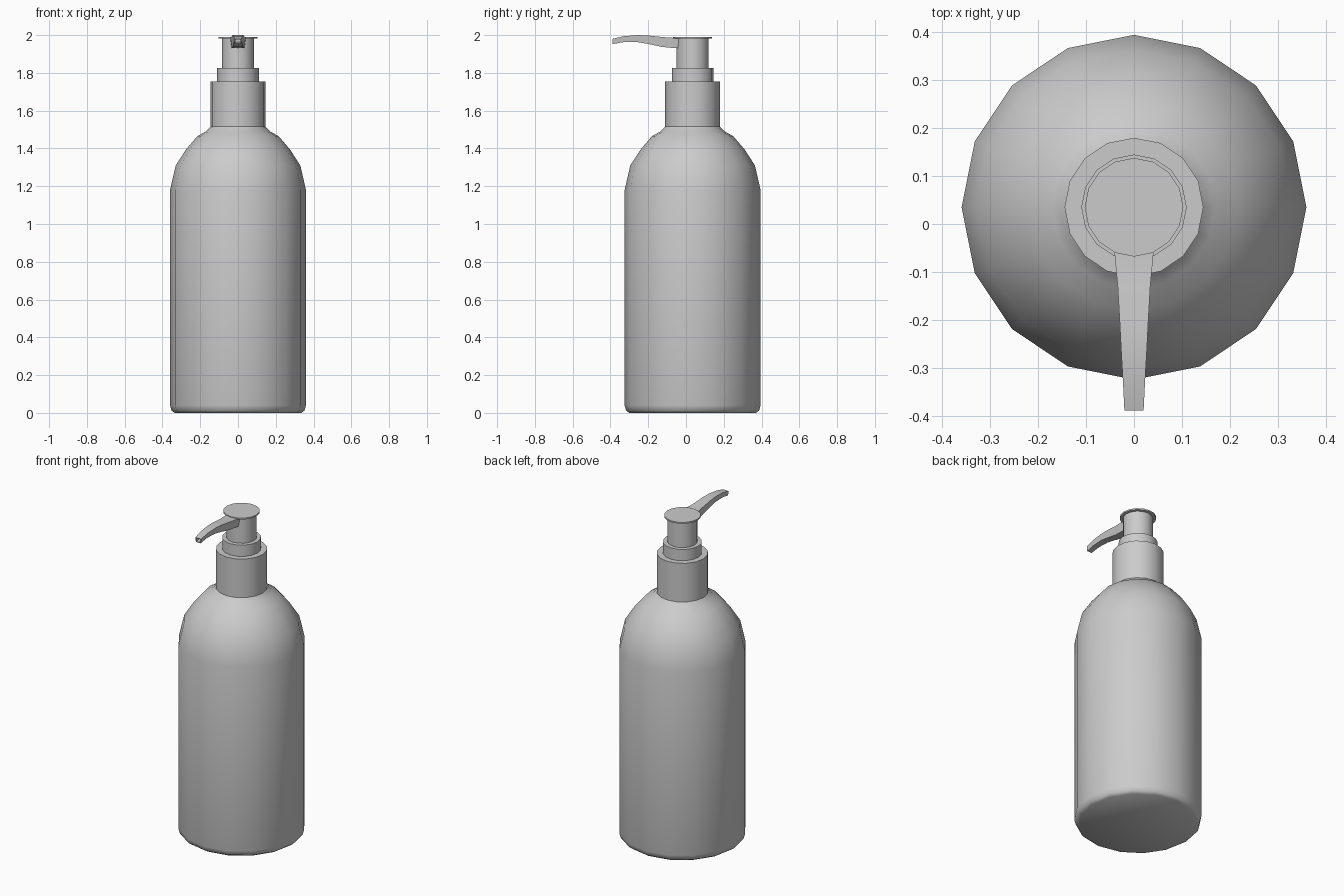
import bpy, bmesh, math

SIDES = 16
AXIS_Y = 0.035

cube = bpy.data.objects.get("Cube")
if cube:
    bpy.data.objects.remove(cube, do_unlink=True)

grey = bpy.data.materials.new("plain grey")
grey.use_nodes = True
grey.diffuse_color = (0.6, 0.6, 0.6, 1)
grey.node_tree.nodes["Principled BSDF"].inputs["Base Color"].default_value = (0.6, 0.6, 0.6, 1)


def finish(name, bm, angle):
    bmesh.ops.recalc_face_normals(bm, faces=bm.faces)
    mesh = bpy.data.meshes.new(name)
    bm.to_mesh(mesh)
    bm.free()
    mesh.materials.append(grey)
    obj = bpy.data.objects.new(name, mesh)
    bpy.context.collection.objects.link(obj)
    bpy.ops.object.select_all(action="DESELECT")
    obj.select_set(True)
    bpy.context.view_layer.objects.active = obj
    bpy.ops.object.shade_smooth_by_angle(angle=math.radians(angle))
    return obj


def loft(bm, rings):
    """Skin consecutive rings of vertices and close both ends."""
    for a, b in zip(rings, rings[1:]):
        for i in range(len(a)):
            j = (i + 1) % len(a)
            bm.faces.new((a[i], a[j], b[j], b[i]))
    bm.faces.new(rings[0])
    return bm.faces.new(rings[-1])


def lathe(name, profile, angle=35):
    bm = bmesh.new()
    rings = []
    for r, z in profile:
        turns = [math.tau * i / SIDES for i in range(SIDES)]
        rings.append([bm.verts.new((r * math.cos(t), AXIS_Y + r * math.sin(t), z)) for t in turns])
    loft(bm, rings)
    return finish(name, bm, angle)


# Bottle with rounded base, sloping shoulder and short neck
lathe("bottle", [(0.335, 0), (0.352, 0.012), (0.36, 0.04), (0.36, 1.18), (0.33, 1.31),
                 (0.275, 1.395), (0.215, 1.465), (0.17, 1.49), (0.14, 1.52), (0.125, 1.54)], 50)

# Pump: collar, step ring, stem and thin top plate
lathe("collar", [(0.145, 1.515), (0.145, 1.755)])
lathe("step_ring", [(0.11, 1.75), (0.11, 1.825)])
lathe("pump_stem", [(0.085, 1.82), (0.085, 1.984)])
lathe("top_plate", [(0.103, 1.981), (0.103, 1.99)])

# Curved tapering spout: y, top z, bottom z, half width
stations = [(-0.03, 1.986, 1.93, 0.042), (-0.07, 1.986, 1.932, 0.04), (-0.13, 1.99, 1.938, 0.034),
            (-0.2, 1.998, 1.953, 0.03), (-0.26, 2.0, 1.963, 0.027),
            (-0.33, 1.994, 1.963, 0.023), (-0.39, 1.98, 1.952, 0.02)]
bm = bmesh.new()
rings = []
for y, top, low, w in stations:
    corners = ((-w, top), (w, top), (0.8 * w, low), (-0.8 * w, low))
    rings.append([bm.verts.new((x, y, z)) for x, z in corners])
tip = loft(bm, rings)
bmesh.ops.recalc_face_normals(bm, faces=bm.faces)

# Outlet opening pushed back into the spout tip
bmesh.ops.inset_region(bm, faces=[tip], thickness=0.006)
hole = bmesh.ops.extrude_face_region(bm, geom=[tip])
bmesh.ops.translate(bm, vec=(0, 0.03, 0.006), verts=[v for v in hole["geom"] if isinstance(v, bmesh.types.BMVert)])
bmesh.ops.delete(bm, geom=[tip], context="FACES_ONLY")
finish("spout", bm, 35)
